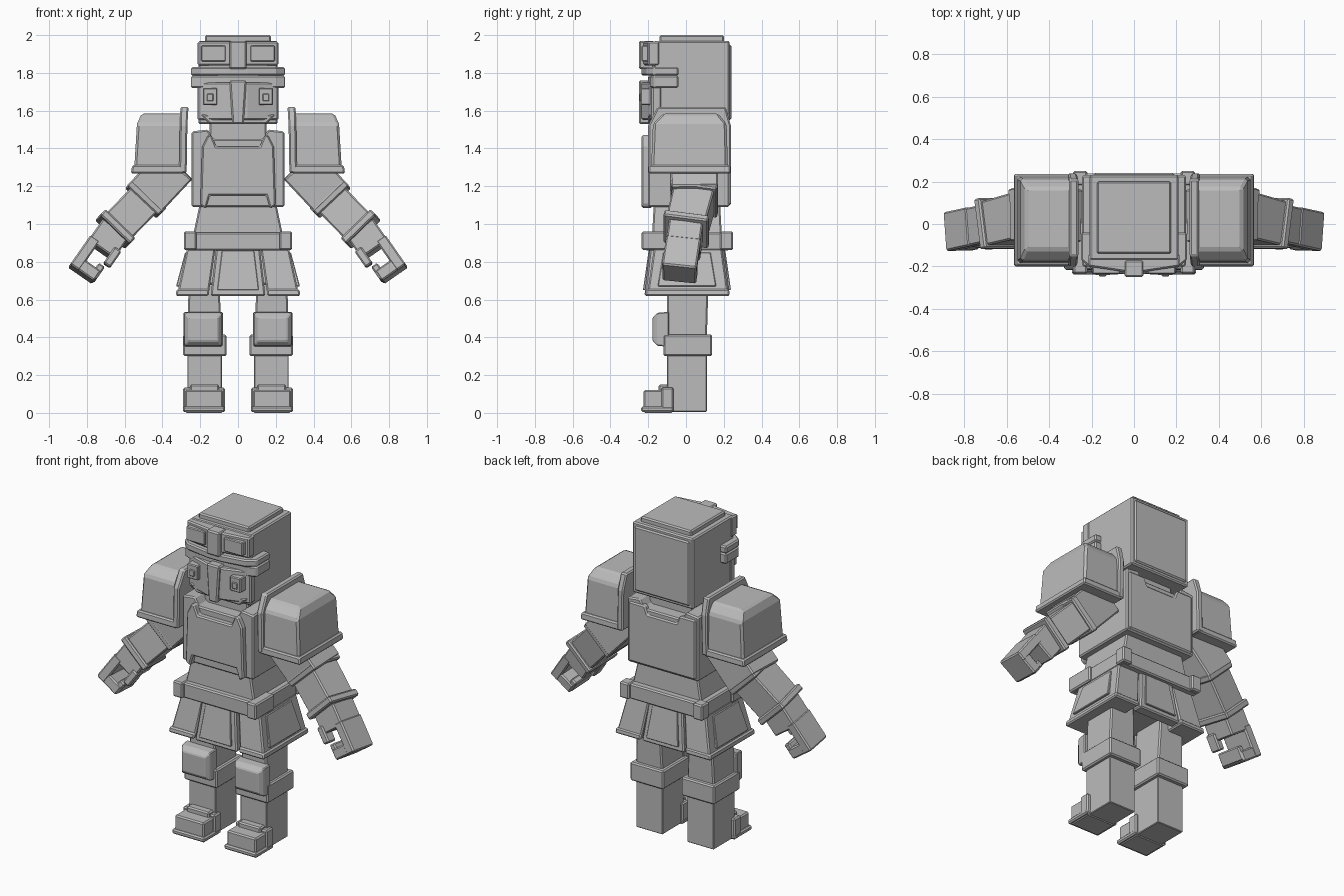
import bpy, bmesh
from mathutils import Vector, Matrix

cube = bpy.data.objects.get("Cube")
if cube:
    bpy.data.objects.remove(cube, do_unlink=True)

grey = bpy.data.materials.new("plain grey")
grey.use_nodes = True
grey.diffuse_color = (0.5, 0.5, 0.5, 1)
grey.node_tree.nodes["Principled BSDF"].inputs["Base Color"].default_value = (0.5, 0.5, 0.5, 1)


def loft(name, loops, bevel=0.008, frame=None, side=1):
    """Skin matching loops of points, cap both ends and chamfer the edges."""
    bm = bmesh.new()
    rows = []
    for loop in loops:
        row = []
        for p in loop:
            v = Vector(p)
            if frame:
                v = frame @ v
            v.x *= side
            row.append(bm.verts.new(v))
        rows.append(row)
    n = len(rows[0])
    for a, b in zip(rows, rows[1:]):
        for i in range(n):
            j = (i + 1) % n
            bm.faces.new((a[i], a[j], b[j], b[i]))
    bm.faces.new(rows[0])
    bm.faces.new(rows[-1])
    bmesh.ops.recalc_face_normals(bm, faces=bm.faces)
    mesh = bpy.data.meshes.new(name)
    bm.to_mesh(mesh)
    bm.free()
    mesh.materials.append(grey)
    obj = bpy.data.objects.new(name, mesh)
    bpy.context.collection.objects.link(obj)
    if bevel:
        mod = obj.modifiers.new("chamfer", "BEVEL")
        mod.width = bevel
        mod.segments = 1
    return obj


def rect(x0, x1, y0, y1, z):
    return [(x0, y0, z), (x1, y0, z), (x1, y1, z), (x0, y1, z)]


def box(name, x, y, z, **kw):
    return loft(name, [rect(*x, *y, z[0]), rect(*x, *y, z[1])], **kw)


def plate(name, outline, y0, y1, **kw):
    """Front-facing outline in x and z, given thickness in y."""
    return loft(name, [[(x, y, z) for x, z in outline] for y in (y0, y1)], **kw)


def plan(name, outline, z0, z1, **kw):
    """Outline seen from above, given height in z."""
    return loft(name, [[(x, y, z) for x, y in outline] for z in (z0, z1)], **kw)


def sym(half):
    """Complete a half outline by mirroring it in x."""
    return half + [(-x, z) for x, z in reversed(half)]


def limb_frame(a, b):
    """Local z runs from a to b, local x points inward, local y points back."""
    a, b = Vector(a), Vector(b)
    z = (b - a).normalized()
    y = Vector((0, 1, 0))
    y = (y - z * y.dot(z)).normalized()
    x = y.cross(z)
    return Matrix.Translation(a) @ Matrix((x, y, z)).transposed().to_4x4(), (b - a).length


# Helmet
box("helmet_shell", (-.21, .21), (-.17, .23), (1.53, 1.97))
box("helmet_top_plate", (-.175, .175), (-.14, .2), (1.96, 2.0))
box("helmet_back_plate", (-.19, .19), (.2, .24), (1.55, 1.95))
plan("visor_brow", sym([(.215, -.14), (.215, -.2), (.05, -.225)]), 1.84, 1.965)
plan("visor_band", sym([(.25, -.04), (.25, -.17), (.2, -.21), (.05, -.235)]), 1.785, 1.83)
plan("visor_lower_band", sym([(.25, -.04), (.25, -.17), (.2, -.19), (.05, -.2)]), 1.72, 1.785)
plan("face_mask", sym([(.215, -.13), (.215, -.18), (.05, -.235)]), 1.55, 1.75)
plate("mask_chin", sym([(.15, 1.53), (.2, 1.58)]), -.2, -.12)
box("crest_strip", (-.045, .045), (-.25, -.17), (1.82, 1.97))
plate("nose_guard", sym([(.03, 1.53), (.045, 1.76)]), -.25, -.17)
box("neck", (-.15, .15), (-.12, .15), (1.44, 1.55))

# Torso
collar = [(.245, 1.09), (.245, 1.49), (.16, 1.5), (.13, 1.45)]
plate("chest", sym(collar), -.2, .23)
plate("chest_front_plate", sym([(.15, 1.15), (.17, 1.08), (.2, 1.1), (.19, 1.41),
                                (.16, 1.47), (.14, 1.47), (.115, 1.41)]), -.235, -.18)
plate("back_plate", sym([(.23, 1.1), (.23, 1.47), (.12, 1.47), (.1, 1.42)]), .2, .238)
loft("belly", [rect(-.24, .24, -.18, .19, .93), rect(-.2, .2, -.17, .18, 1.12)])

# Belt and skirt
box("belt", (-.272, .272), (-.215, .23), (.86, .955))
box("hips", (-.2, .2), (-.13, .14), (.68, .9))
for label, s in (("front", -1), ("back", 1)):
    top, low, inner = (-.19, -.22, -.15) if s < 0 else (.2, .23, .16)
    loft(label + "_apron", [rect(-.145, .145, min(low, inner), max(low, inner), .62),
                            rect(-.115, .115, min(top, inner), max(top, inner), .88)])
    loft(label + "_apron_panel", [rect(-.11, .11, low - .008, low + .008, .65),
                                  rect(-.085, .085, top - .008, top + .008, .86)], bevel=.003)

for label, s in (("left", 1), ("right", -1)):
    def name(part):
        return label + "_" + part

    # Skirt sides and belt clasps
    loft(name("skirt_panel"), [rect(.155, .322, -.205, .225, .63),
                               rect(.12, .27, -.17, .19, .87)], side=s)
    loft(name("skirt_hem"), [rect(.155, .33, -.217, .232, .62),
                             rect(.152, .325, -.212, .228, .655)], side=s)
    loft(name("skirt_side_plate"), [rect(.3, .328, -.15, .16, .67),
                                    rect(.255, .28, -.12, .13, .85)], side=s, bevel=.004)
    box(name("front_clasp"), (.22, .287), (-.235, -.05), (.862, .96), side=s)
    box(name("back_clasp"), (.22, .287), (.18, .25), (.862, .96), side=s)

    # Leg
    loft(name("thigh"), [rect(.085, .27, -.1, .11, .38), rect(.1, .26, -.1, .12, .72)], side=s)
    box(name("shin"), (.085, .268), (-.1, .11), (.005, .36), side=s, bevel=.004)
    box(name("knee_band"), (.062, .29), (-.12, .138), (.3, .415), side=s)
    loft(name("knee_pad"), [[(x, -.09, z) for x, z in ((.08, .35), (.288, .35), (.288, .535), (.08, .535))],
                            [(x, -.15, z) for x, z in ((.085, .355), (.283, .355), (.283, .53), (.085, .53))],
                            [(x, -.177, z) for x, z in ((.105, .38), (.263, .38), (.263, .505), (.105, .505))]],
         side=s, bevel=.005)

    # Boot
    box(name("sole"), (.068, .292), (-.237, -.065), (.005, .035), side=s)
    box(name("toe_cap"), (.08, .28), (-.225, -.07), (.0, .12), side=s)
    box(name("toe_rim"), (.07, .29), (-.13, -.065), (.02, .135), side=s)
    box(name("boot_tongue"), (.1, .255), (-.145, -.09), (.1, .15), side=s)

    # Shoulder guard
    plan_loops = [rect(.272, .312, -.2, .238, 1.27), rect(.268, .308, -.2, .238, 1.52),
                  rect(.262, .305, -.15, .21, 1.62)]
    loft(name("shoulder_inner_plate"), plan_loops, side=s)
    loft(name("shoulder_guard"), [rect(.29, .55, -.185, .222, 1.28), rect(.29, .535, -.175, .215, 1.53),
                                  rect(.29, .51, -.12, .17, 1.585)], side=s, bevel=.012)
    loft(name("shoulder_rim"), [rect(.285, .567, -.2, .237, 1.267),
                                rect(.285, .56, -.197, .234, 1.312)], side=s)

    # Arm: sleeve, forearm guard and two rims
    frame, length = limb_frame((.34, .04, 1.3), (.49, .045, 1.14))
    box(name("upper_arm"), (-.115, .115), (-.125, .125), (-.02, length + .02), frame=frame, side=s)
    frame, length = limb_frame((.48, .045, 1.145), (.655, -.0, .965))
    loft(name("forearm_guard"), [rect(-.095, .095, -.11, .11, 0),
                                 rect(-.095, .095, -.105, .105, length)], frame=frame, side=s)
    box(name("elbow_rim"), (-.115, .115), (-.125, .125), (-.012, .03), frame=frame, side=s)
    box(name("wrist_rim"), (-.112, .108), (-.12, .12), (length - .03, length + .012),
        frame=frame, side=s)

    # Hand: curled fingers and thumb around an open grip
    frame, length = limb_frame((.655, 0, .965), (.815, -.035, .735))
    box(name("palm"), (-.085, .085), (-.09, .09), (-.01, .13), frame=frame, side=s)
    box(name("fingers_back"), (-.09, -.03), (-.092, .092), (.1, length + .01), frame=frame, side=s)
    box(name("fingers_tip"), (-.07, .065), (-.09, .09), (length - .055, length + .01),
        frame=frame, side=s)
    box(name("finger_ends"), (.03, .07), (-.085, .085), (length - .085, length), frame=frame, side=s)
    box(name("thumb"), (.05, .095), (-.1, -.03), (.08, .185), frame=frame, side=s)

    # Mask vents, cheek ridge and brow panel
    box(name("vent_frame"), (.11, .185), (-.24, -.17), (1.63, 1.72), side=s, bevel=.005)
    box(name("vent_core"), (.13, .165), (-.247, -.2), (1.65, 1.69), side=s, bevel=.004)
    box(name("brow_panel"), (.065, .195), (-.235, -.18), (1.86, 1.945), side=s, bevel=.005)
